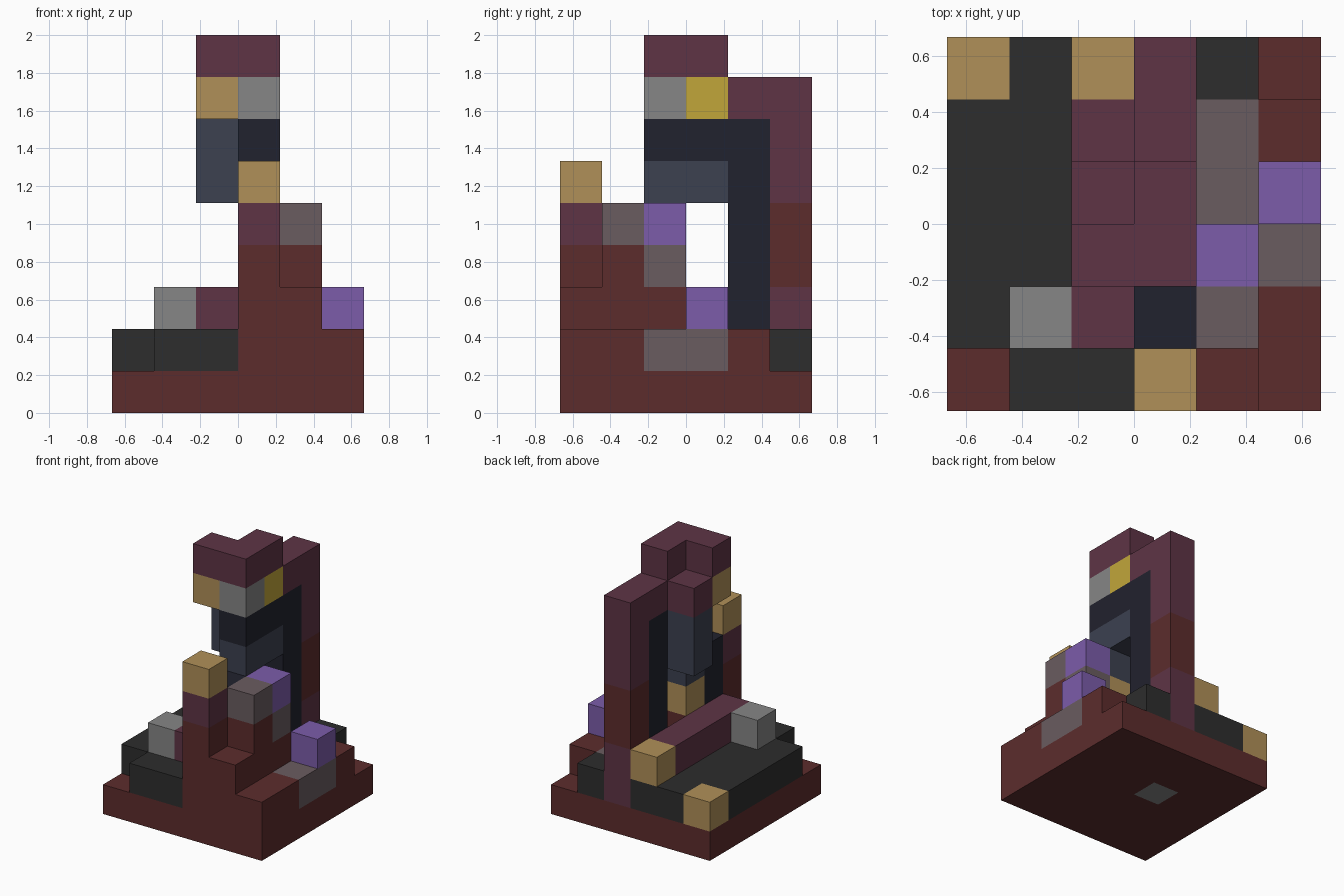
import bpy
import bmesh
from mathutils import Vector

if "Cube" in bpy.data.objects:
    bpy.data.objects.remove(bpy.data.objects["Cube"], do_unlink=True)

UNIT = 2 / 9                      # edge of one block
ORIGIN = Vector((-3, -3, 0))      # grid corner, in blocks


def material(name, rgb):
    """Flat material from 8-bit display values, stored as linear."""
    linear = [((c / 255 + 0.055) / 1.055) ** 2.4 for c in rgb]
    mat = bpy.data.materials.new(name)
    mat.use_nodes = True
    mat.diffuse_color = (*linear, 1)
    bsdf = mat.node_tree.nodes["Principled BSDF"]
    bsdf.inputs["Base Color"].default_value = (*linear, 1)
    bsdf.inputs["Roughness"].default_value = 0.9
    return mat


brown = material("red_brown", (92, 44, 44))
plum = material("plum", (94, 52, 69))
charcoal = material("charcoal", (45, 45, 45))
tan = material("tan", (176, 144, 88))
grey = material("light_grey", (134, 134, 134))
navy = material("navy", (33, 34, 46))
slate = material("slate", (60, 65, 80))
mauve = material("mauve_grey", (106, 92, 96))
purple = material("purple", (124, 92, 170))
yellow = material("yellow", (193, 166, 58))


def block(name, mat, corner, size=(1, 1, 1)):
    """Box of whole blocks: lower corner cell and size in blocks."""
    corner, size = Vector(corner), Vector(size)
    bm = bmesh.new()
    bmesh.ops.create_cube(bm, size=1)
    bmesh.ops.scale(bm, vec=size * UNIT, verts=bm.verts)
    mesh = bpy.data.meshes.new(name)
    bm.to_mesh(mesh)
    bm.free()
    mesh.materials.append(mat)
    obj = bpy.data.objects.new(name, mesh)
    obj.location = (ORIGIN + corner + size / 2) * UNIT
    bpy.context.collection.objects.link(obj)
    return obj


# Base slab with one grey square on its underside
base = block("base_slab", brown, (0, 0, 0), (6, 6, 1))
base.data.materials.append(grey)
bm = bmesh.new()
bm.from_mesh(base.data)
for axis, cuts in ((Vector((1, 0, 0)), (-1, 0)), (Vector((0, 1, 0)), (0, 1))):
    for cut in cuts:
        bmesh.ops.bisect_plane(bm, geom=bm.verts[:] + bm.edges[:] + bm.faces[:],
                               plane_co=axis * cut * UNIT, plane_no=axis)
for face in bm.faces:
    c = face.calc_center_median() / UNIT
    if face.normal.z < -0.5 and -1 < c.x < 0 and 0 < c.y < 1:
        face.material_index = 1
bm.to_mesh(base.data)
bm.free()

# Charcoal terrace
block("terrace", charcoal, (0, 1, 1), (3, 4, 1))
block("terrace_front", charcoal, (1, 0, 1), (2, 1, 1))
block("terrace_back", charcoal, (1, 5, 1), (2, 1, 1))
block("terrace_corner", charcoal, (4, 5, 1))
block("corner_post", tan, (0, 5, 1))

# Brown stepped side and its mauve paving
block("side_step_front", brown, (3, 0, 1), (3, 2, 1))
block("side_core", brown, (3, 2, 1), (2, 1, 1))
block("side_step_back", brown, (5, 4, 1))
block("paving_outer", mauve, (5, 2, 1), (1, 2, 1))
block("paving_inner", mauve, (4, 3, 1), (1, 2, 1))
block("inner_floor", brown, (3, 3, 1), (1, 2, 1))
block("second_step", brown, (3, 0, 2), (2, 3, 1))
block("side_cube", purple, (5, 3, 2))

# Low wall on the terrace
block("low_wall", plum, (2, 1, 2), (1, 4, 1))
block("low_wall_end", tan, (2, 5, 2))
block("terrace_cube", grey, (1, 1, 2))

# Front tower
block("front_tower_shaft", brown, (3, 0, 3))
block("front_tower_neck", plum, (3, 0, 4))
block("front_tower_cap", tan, (3, 0, 5))

# Side tower
block("side_tower_shaft", brown, (4, 1, 3))
block("side_tower_cap", mauve, (4, 1, 4))
block("side_tower_back", mauve, (4, 2, 3))
block("side_tower_back_cap", purple, (4, 2, 4))

# Inner stack below the overhang
block("inner_column", navy, (3, 1, 3), (1, 1, 2))
block("inner_foot", tan, (3, 2, 3))
block("inner_neck", slate, (3, 2, 4))

# Rear pillar
for name, mat, z, height in (("foot", plum, 1, 2), ("shaft", brown, 3, 2), ("top", plum, 5, 3)):
    block("rear_pillar_" + name, mat, (3, 5, z), (1, 1, height))
block("spine", navy, (3, 4, 2), (1, 1, 5))
block("spine_cap", plum, (3, 4, 7))

# Overhanging body and head
block("body_lower", slate, (3, 2, 5), (1, 2, 1))
block("body_upper", navy, (3, 2, 6), (1, 2, 1))
block("body_side", slate, (2, 3, 5), (1, 1, 2))
block("body_side_cap", plum, (2, 3, 7))
block("head_front", grey, (3, 2, 7))
block("head_front_right", tan, (2, 2, 7))
block("head_back", yellow, (3, 3, 7))
block("crown_front", plum, (2, 2, 8), (2, 1, 1))
block("crown_back", plum, (3, 3, 8))
